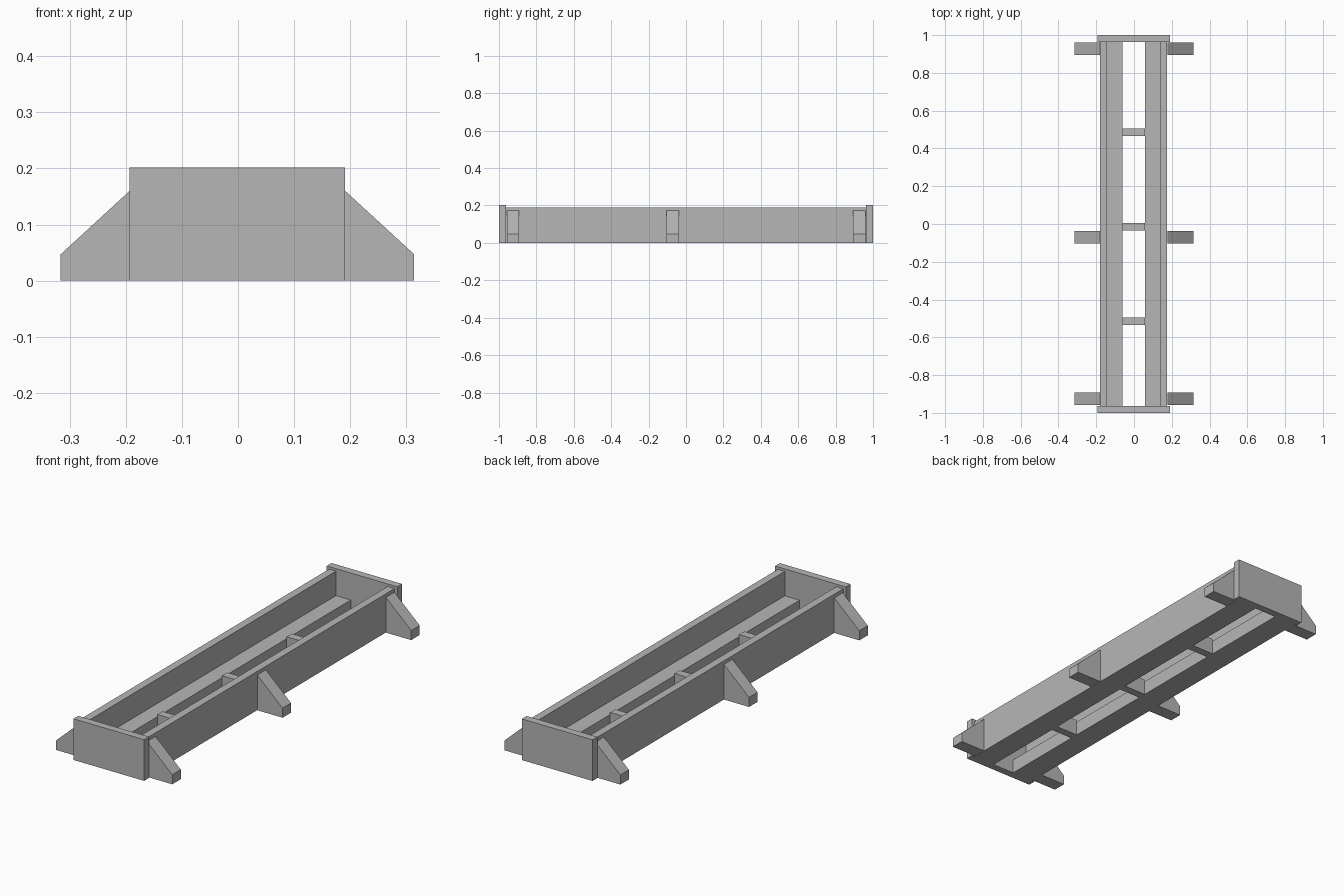
import bpy
import bmesh

# Remove the default cube
cube = bpy.data.objects.get("Cube")
if cube:
    bpy.data.objects.remove(cube, do_unlink=True)

# One plain grey for the whole trough
GREY = (0.47, 0.47, 0.47, 1.0)
grey = bpy.data.materials.new("plain_grey")
grey.use_nodes = True
grey.diffuse_color = GREY
grey.node_tree.nodes["Principled BSDF"].inputs["Base Color"].default_value = GREY


def prism(name, profile, y0, y1):
    """Extrude an (x, z) profile along y from y0 to y1."""
    bm = bmesh.new()
    base = bm.faces.new([bm.verts.new((x, y0, z)) for x, z in profile])
    out = bmesh.ops.extrude_face_region(bm, geom=[base])
    moved = [v for v in out["geom"] if isinstance(v, bmesh.types.BMVert)]
    bmesh.ops.translate(bm, verts=moved, vec=(0, y1 - y0, 0))
    bmesh.ops.recalc_face_normals(bm, faces=bm.faces)
    mesh = bpy.data.meshes.new(name)
    bm.to_mesh(mesh)
    bm.free()
    mesh.materials.append(grey)
    obj = bpy.data.objects.new(name, mesh)
    bpy.context.collection.objects.link(obj)
    return obj


def rect(x0, x1, top):
    return [(x0, 0), (x1, 0), (x1, top), (x0, top)]


INNER = 0.963    # inside face of the end plates
CENTRE = -0.002  # middle of the channel

# End plates
prism("front_plate", rect(-0.193, 0.191, 0.202), -1, -INNER)
prism("back_plate", rect(-0.193, 0.191, 0.202), INNER, 1)

for side, s in (("left", 1), ("right", -1)):
    # Side rail: tall wall with a low ledge on its inner side
    rail = [(0.06, 0), (0.178, 0), (0.178, 0.19), (0.14, 0.19), (0.14, 0.07), (0.06, 0.07)]
    prism(side + "_rail", [(CENTRE + s * x, z) for x, z in rail], -INNER, INNER)

    # Sloped braces on the outside
    brace = [(0.178, 0), (0.315, 0), (0.315, 0.047), (0.178, 0.173)]
    for place, y in (("front", -0.925), ("middle", -0.07), ("back", 0.927)):
        prism(f"{side}_{place}_brace", [(CENTRE / 2 + s * x, z) for x, z in brace],
              y - 0.033, y + 0.033)

# Cross bars joining the two ledges
for place, y in (("front", -0.515), ("middle", -0.015), ("back", 0.485)):
    prism(place + "_cross_bar", rect(CENTRE - 0.06, CENTRE + 0.06, 0.08), y - 0.02, y + 0.02)
